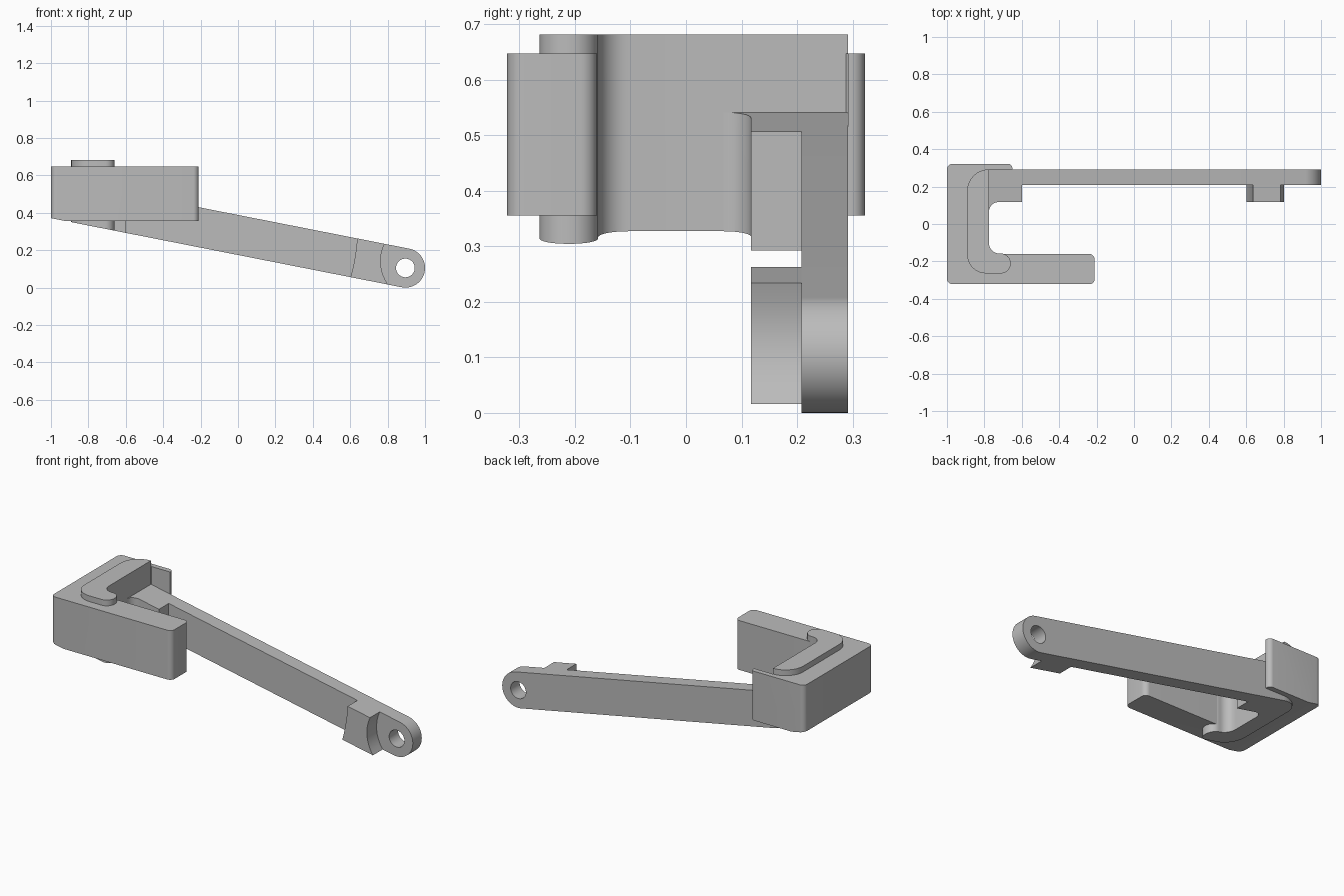
import bpy, bmesh, math
from mathutils import Vector

cube = bpy.data.objects.get("Cube")
if cube:
    bpy.data.objects.remove(cube, do_unlink=True)

grey = bpy.data.materials.new("plain grey")
grey.use_nodes = True
colour = (0.5, 0.5, 0.5, 1)
grey.diffuse_color = colour
grey.node_tree.nodes["Principled BSDF"].inputs["Base Color"].default_value = colour

# Key dimensions of the sloping arm
PIVOT = Vector((0.895, 0.105))
RADIUS = 0.105
SLOPE = 0.197
TILT = math.atan(SLOPE)
UP = Vector((math.sin(TILT), 0, math.cos(TILT)))
BACK = 0.292
ARM_FRONT = 0.208


def arm_z(x, side):
    """Height of the arm's top (side 1) or bottom (side -1) edge at x."""
    return PIVOT.y - SLOPE * (x - PIVOT.x) + side * RADIUS / math.cos(TILT)


def rounded(corners, steps=8):
    """Outline from (x, y, radius) corners."""
    out = []
    for i, (x, y, r) in enumerate(corners):
        p = Vector((x, y))
        if r == 0:
            out.append(p)
            continue
        a = (Vector(corners[i - 1][:2]) - p).normalized()
        b = (Vector(corners[(i + 1) % len(corners)][:2]) - p).normalized()
        half = a.angle(b) / 2
        start, end = p + a * r / math.tan(half), p + b * r / math.tan(half)
        centre = p + (a + b).normalized() * r / math.sin(half)
        u, v = start - centre, end - centre
        sweep = u.angle(v)
        for k in range(steps + 1):
            t = k / steps
            out.append(centre + (u * math.sin((1 - t) * sweep) + v * math.sin(t * sweep)) / math.sin(sweep))
    return out


def prism(name, outline, low, high, axis="z", cuts=()):
    """Extrude an outline along z or y, then trim away what lies beyond each plane."""
    bm = bmesh.new()
    place = (lambda p, h: (p[0], p[1], h)) if axis == "z" else (lambda p, h: (p[0], h, p[1]))
    face = bm.faces.new([bm.verts.new(place(p, low)) for p in outline])
    moved = bmesh.ops.extrude_face_region(bm, geom=[face])["geom"]
    verts = [g for g in moved if isinstance(g, bmesh.types.BMVert)]
    bmesh.ops.translate(bm, verts=verts, vec=Vector(place((0, 0), high - low)))
    for co, normal in cuts:
        res = bmesh.ops.bisect_plane(bm, geom=bm.verts[:] + bm.edges[:] + bm.faces[:],
                                     plane_co=co, plane_no=normal, clear_outer=True)
        rim = [g for g in res["geom_cut"] if isinstance(g, bmesh.types.BMEdge)]
        bmesh.ops.contextual_create(bm, geom=rim)
    bmesh.ops.recalc_face_normals(bm, faces=bm.faces[:])
    mesh = bpy.data.meshes.new(name)
    bm.to_mesh(mesh)
    bm.free()
    mesh.materials.append(grey)
    obj = bpy.data.objects.new(name, mesh)
    bpy.context.collection.objects.link(obj)
    return obj


def smooth(obj):
    bpy.ops.object.select_all(action="DESELECT")
    obj.select_set(True)
    bpy.context.view_layer.objects.active = obj
    bpy.ops.object.shade_smooth_by_angle(angle=math.radians(30))


def ring(radius, start, end, steps):
    return [PIVOT + radius * Vector((math.cos(start + (end - start) * k / steps),
                                     math.sin(start + (end - start) * k / steps)))
            for k in range(steps + 1)]


def bow(a, mid, b, steps=8):
    """Shallow curve through three points."""
    a, mid, b = Vector(a), Vector(mid), Vector(b)
    ctrl = mid * 2 - (a + b) / 2
    return [a * (1 - t) ** 2 + ctrl * 2 * t * (1 - t) + b * t * t
            for t in (k / steps for k in range(steps + 1))]


below_arm = (Vector((0, 0, arm_z(0, -1))), -UP)
above_arm = (Vector((0, 0, arm_z(0, 1))), UP)

# Outer hooked bracket
bracket = prism("outer_bracket", rounded([
    (-1, -0.322, 0.03), (-0.21, -0.322, 0.03), (-0.21, -0.16, 0.03), (-0.83, -0.16, 0),
    (-0.83, 0.24, 0), (-0.785, 0.28, 0), (-0.77, BACK, 0),
    (-0.65, BACK, 0), (-0.65, 0.322, 0.025), (-1, 0.322, 0.03)]),
    0.355, 0.647, cuts=[below_arm])

# Inner hook, taller than the bracket
hook = prism("inner_hook", rounded([
    (-0.775, BACK, 0), (-0.892, BACK, 0.115), (-0.892, -0.264, 0.1),
    (-0.66, -0.264, 0.05), (-0.66, -0.158, 0.05), (-0.775, -0.158, 0.055)]),
    0.2, 0.681, cuts=[below_arm])

# Thick root where the arm meets the hook
root = prism("arm_root", rounded([
    (-0.78, ARM_FRONT, 0), (-0.78, 0.066, 0), (-0.775, 0.066, 0), (-0.775, 0.117, 0.05),
    (-0.6, 0.117, 0), (-0.6, ARM_FRONT, 0)]),
    0.2, 0.681, cuts=[below_arm, above_arm])

# Long arm with a rounded, pierced end
tip = ring(RADIUS, -math.pi / 2 - TILT, math.pi / 2 - TILT, 32)
arm = prism("arm", [(-0.775, arm_z(-0.775, -1))] + tip + [(-0.775, arm_z(-0.775, 1))],
            ARM_FRONT, BACK, axis="y")
cutter = prism("pin_hole_cutter", ring(0.05, 0, math.tau, 40)[:-1], 0.1, 0.4, axis="y")
cutter.hide_render = True
hole = arm.modifiers.new("pin_hole", "BOOLEAN")
hole.operation = "DIFFERENCE"
hole.solver = "EXACT"
hole.object = cutter
bpy.context.view_layer.objects.active = arm
bpy.ops.object.modifier_apply(modifier=hole.name)
bpy.data.objects.remove(cutter, do_unlink=True)

# Stop block beside the pin hole
stop = prism("stop_block",
             bow((0.602, arm_z(0.602, -1)), (0.625, 0.16), (0.637, arm_z(0.637, 1)))
             + bow((0.783, arm_z(0.783, 1)), (0.763, 0.122), (0.802, arm_z(0.802, -1))),
             0.117, ARM_FRONT, axis="y")

for part in (bracket, hook, root, arm, stop):
    smooth(part)
